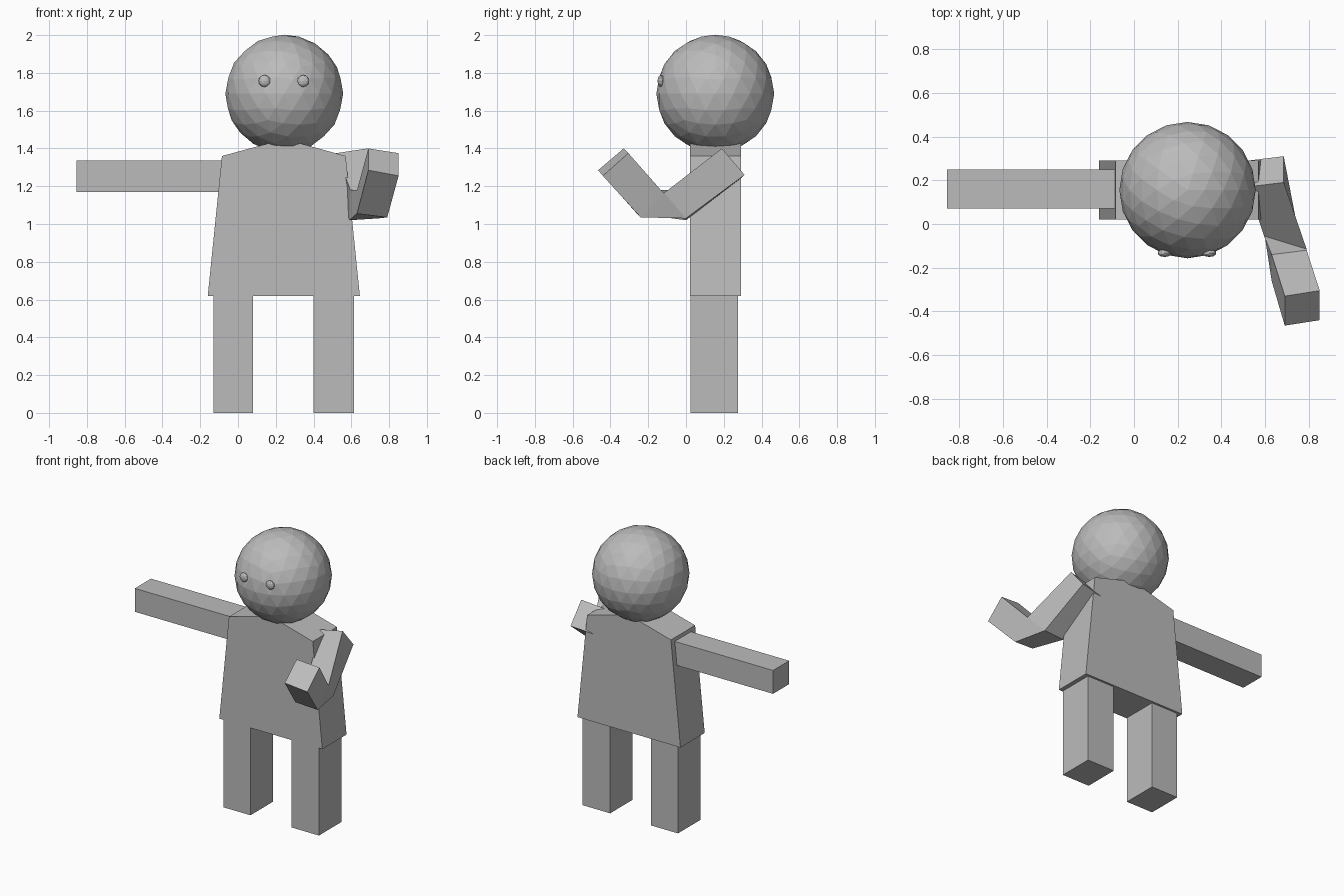
import bpy
import bmesh
from mathutils import Matrix, Vector

cube = bpy.data.objects.get("Cube")
if cube:
    bpy.data.objects.remove(cube, do_unlink=True)

GREY = (0.5, 0.5, 0.5, 1.0)
mat = bpy.data.materials.new("plain grey")
mat.use_nodes = True
mat.diffuse_color = GREY
mat.node_tree.nodes["Principled BSDF"].inputs["Base Color"].default_value = GREY


def finish(name, bm):
    bmesh.ops.recalc_face_normals(bm, faces=bm.faces[:])
    mesh = bpy.data.meshes.new(name)
    bm.to_mesh(mesh)
    bm.free()
    mesh.materials.append(mat)
    obj = bpy.data.objects.new(name, mesh)
    bpy.context.collection.objects.link(obj)
    return obj


def box(name, low, high):
    low, high = Vector(low), Vector(high)
    bm = bmesh.new()
    size = Matrix.Diagonal((*(high - low), 1))
    bmesh.ops.create_cube(bm, size=1, matrix=Matrix.Translation((low + high) / 2) @ size)
    return finish(name, bm)


def ball(name, centre, radii, detail):
    bm = bmesh.new()
    bmesh.ops.create_icosphere(bm, subdivisions=detail, radius=1,
                               matrix=Matrix.Translation(centre) @ Matrix.Diagonal((*radii, 1)))
    return finish(name, bm)


def loft(name, rings):
    """Join matching rings of points with side faces and cap both ends."""
    bm = bmesh.new()
    loops = [[bm.verts.new(p) for p in ring] for ring in rings]
    for a, b in zip(loops, loops[1:]):
        for i in range(len(a)):
            j = (i + 1) % len(a)
            bm.faces.new((a[i], a[j], b[j], b[i]))
    bm.faces.new(loops[0])
    bm.faces.new(loops[-1])
    return finish(name, bm)


# Torso: tapered slab with sloping shoulders
outline = [(-0.16, 0.62), (0.645, 0.62), (0.57, 1.36), (0.335, 1.425),
           (0.155, 1.425), (-0.085, 1.36)]
loft("torso", [[(x, y, z) for x, z in outline] for y in (0.02, 0.29)])

# Legs
box("right_leg", (-0.13, 0.025, 0), (0.08, 0.275, 0.62))
box("left_leg", (0.40, 0.025, 0), (0.615, 0.275, 0.62))

# Straight arm
box("right_arm", (-0.855, 0.07, 1.17), (-0.06, 0.25, 1.335))

# Bent arm: shoulder, two elbow sections and the hand end
loft("left_arm", [
    [(0.52, 0.17, 1.375), (0.685, 0.19, 1.40), (0.685, 0.31, 1.26), (0.52, 0.29, 1.24)],
    [(0.595, -0.055, 1.18), (0.79, -0.115, 1.165), (0.745, 0.0, 1.03), (0.59, 0.0, 1.02)],
    [(0.63, -0.14, 1.18), (0.79, -0.12, 1.165), (0.79, -0.24, 1.035), (0.63, -0.26, 1.055)],
    [(0.69, -0.33, 1.40), (0.85, -0.305, 1.375), (0.85, -0.44, 1.255), (0.69, -0.465, 1.285)],
])

# Head and eyes
ball("head", (0.245, 0.155, 1.69), (0.312, 0.312, 0.312), 3)
for name, x in (("right_eye", 0.14), ("left_eye", 0.345)):
    ball(name, (x, -0.133, 1.757), (0.032, 0.018, 0.032), 2)
